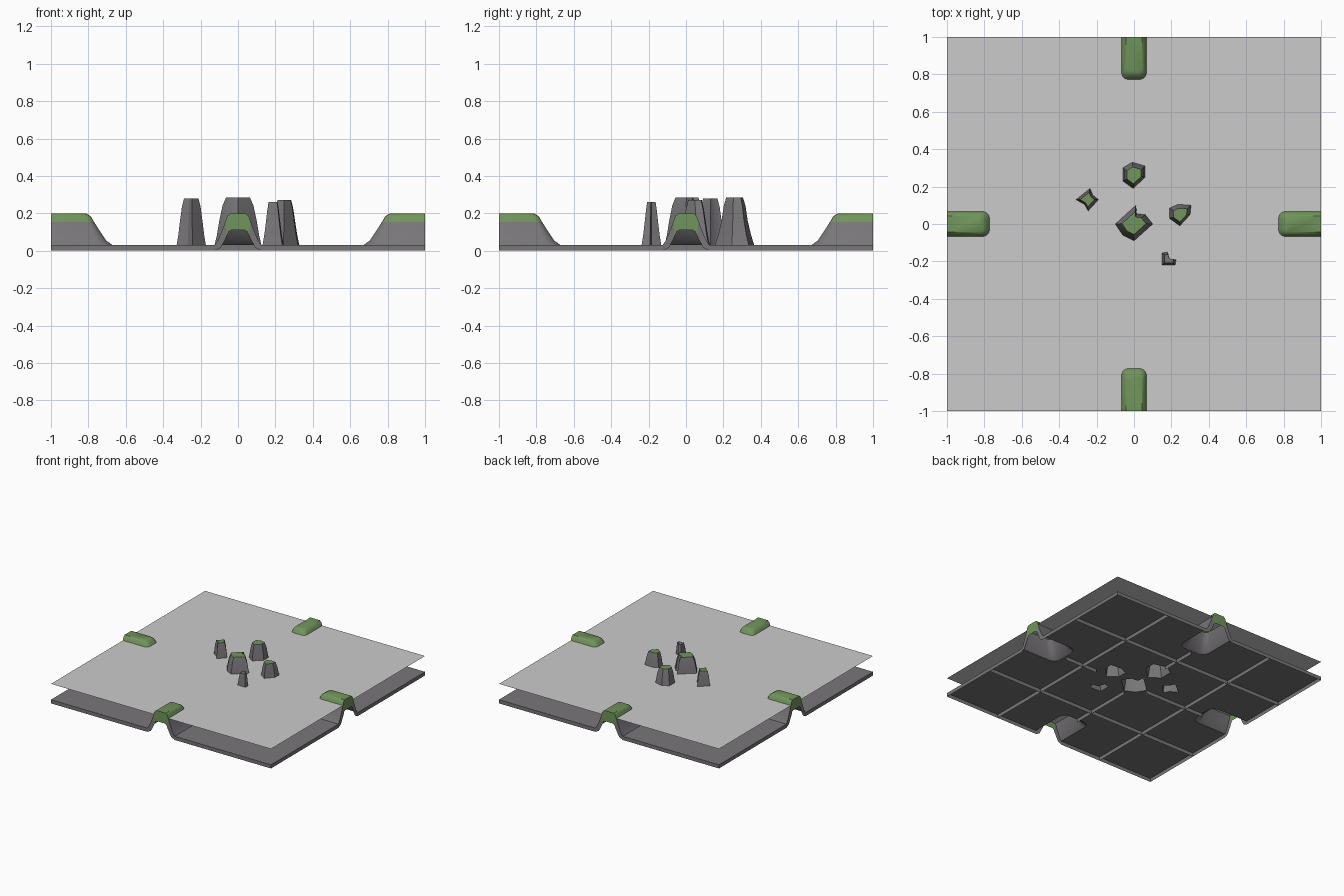
import bpy, bmesh, math
from mathutils import Matrix, Vector

if "Cube" in bpy.data.objects:
    bpy.data.objects.remove(bpy.data.objects["Cube"])

GROUND, WATER = 0.03, 0.16

def material(name, rgb):
    m = bpy.data.materials.new(name)
    m.diffuse_color = (*rgb, 1)
    m.use_nodes = True
    m.node_tree.nodes["Principled BSDF"].inputs["Base Color"].default_value = m.diffuse_color
    return m

stone = material("stone", (0.19, 0.18, 0.19))
grass = material("grass", (0.16, 0.30, 0.10))

def finish(bm, name, angle=None, mats=(stone, grass)):
    mesh = bpy.data.meshes.new(name)
    bm.normal_update()
    bm.to_mesh(mesh)
    bm.free()
    for m in mats:
        mesh.materials.append(m)
    ob = bpy.data.objects.new(name, mesh)
    bpy.context.collection.objects.link(ob)
    if angle:
        bpy.context.view_layer.objects.active = ob
        ob.select_set(True)
        bpy.ops.object.shade_smooth_by_angle(angle=math.radians(angle))
        ob.select_set(False)
    return ob

def loft(name, loops, closed, green_from, angle, cap_green=True):
    """Skin between equal-length loops and cap the last one."""
    bm = bmesh.new()
    rows = [[bm.verts.new(p) for p in loop] for loop in loops]
    n = len(rows[0])
    for a, b in zip(rows, rows[1:]):
        for i in range(n if closed else n - 1):
            j = (i + 1) % n
            f = bm.faces.new((a[i], a[j], b[j], b[i]))
            f.material_index = int(f.calc_center_median().z > green_from)
    cap = bm.faces.new(rows[-1])
    cap.material_index = int(cap_green)
    # outer faces point up
    cap.normal_update()
    if cap.normal.z < 0:
        bmesh.ops.reverse_faces(bm, faces=bm.faces[:])
    return finish(bm, name, angle)

# Edge ridges: (half width, length from tile edge, height), foot to crest
RIDGE = [(0.125, 0.33, GROUND), (0.108, 0.295, 0.055), (0.085, 0.258, 0.11),
         (0.068, 0.23, 0.155), (0.058, 0.212, 0.185), (0.043, 0.19, 0.198)]

def ridge_loop(w, length, z, k):
    """U-shaped contour with rounded corners, turned to side k."""
    r = w * 0.5
    half = [(w, 0), (w, length - r)]
    half += [(w - r + r * math.cos(a), length - r + r * math.sin(a))
             for a in (math.pi / 6, math.pi / 3, math.pi / 2)]
    pts = [(-x, y) for x, y in half] + half[::-1]
    rot = Matrix.Rotation(k * math.pi / 2, 3, 'Z')
    return [rot @ Vector((x, y - 1, z)) for x, y in pts]

outline = []
for k, side in enumerate(("front", "right", "back", "left")):
    loops = [ridge_loop(*lv, k) for lv in RIDGE]
    loft(side + "_ridge", loops, False, 0.14, 40)
    rot = Matrix.Rotation(k * math.pi / 2, 3, 'Z')
    outline += [rot @ Vector((-1, -1, GROUND))] + loops[0]
    # Skirt hanging from the tile edge, following the ridge arch
    bm = bmesh.new()
    right = [(w, z) for w, _, z in RIDGE]
    prof = [(-1, GROUND)] + [(-w, z) for w, z in right] + right[::-1] + [(1, GROUND)]
    top = [bm.verts.new(rot @ Vector((x, -1, z))) for x, z in prof]
    low = [bm.verts.new(rot @ Vector((x * (0.85 if GROUND < z else 1), -1, 0.66 * (z - GROUND))))
           for x, z in prof]
    for i in range(len(prof) - 1):
        f = bm.faces.new((low[i], low[i + 1], top[i + 1], top[i]))
        f.material_index = int((prof[i][1] + prof[i + 1][1]) / 2 > 0.14)
    finish(bm, side + "_skirt")

# Rocks: contour at water level, foot scale, top height, grassy top
ROCKS = {
    "centre_rock": ([(-.1, 0), (.01, .1), (.015, .055), (.06, .05), (.1, 0),
                     (0, -.09), (-.06, -.06)], 1.25, 0.285, True),
    "left_rock": ([(-.31, .13), (-.235, .19), (-.22, .155), (-.19, .13),
                   (-.245, .07), (-.265, .105)], 1.3, 0.28, True),
    "back_rock": ([(-.06, .3), (-.01, .33), (.06, .31), (.06, .25),
                   (-.005, .19), (-.06, .23)], 1.5, 0.285, True),
    "right_rock": ([(.19, .085), (.235, .105), (.305, .1), (.3, .05),
                    (.245, -.01), (.19, .03)], 1.4, 0.27, True),
    "front_rock": ([(.15, -.22), (.15, -.155), (.18, -.15), (.19, -.185),
                    (.225, -.19), (.22, -.22)], 1.5, 0.26, False),
}
holes = []
for name, (pts, foot, top, green) in ROCKS.items():
    cx = (min(p[0] for p in pts) + max(p[0] for p in pts)) / 2
    cy = (min(p[1] for p in pts) + max(p[1] for p in pts)) / 2
    levels = [(foot, GROUND), ((foot + 1) / 2, 0.085), (1, WATER),
              (0.83, top - 0.045), (0.64, top)]
    loops = [[Vector((cx + (x - cx) * s, cy + (y - cy) * s, z)) for x, y in pts]
             for s, z in levels]
    holes.append(loops[0])
    loft(name, loops, True, 1.0, 30, green)

# Ground sheet, open beneath the ridges and rocks
bm = bmesh.new()
edges = []
for loop in [outline] + holes:
    vs = [bm.verts.new(p) for p in loop]
    edges += [bm.edges.new((vs[i - 1], vs[i])) for i in range(len(vs))]
bmesh.ops.triangle_fill(bm, edges=edges, use_beauty=True, normal=(0, 0, 1))
bm.normal_update()
bmesh.ops.reverse_faces(bm, faces=[f for f in bm.faces if f.normal.z < 0])
finish(bm, "ground_sheet")

# Thin ribs under the ground dividing it into four by four panels
bm = bmesh.new()
def rib(a, b):
    v = [bm.verts.new((*p, z)) for z, ps in ((0, (a, b)), (GROUND, (b, a))) for p in ps]
    bm.faces.new(v)
for c in (-0.5, 0.5):
    rib((c, -1), (c, 1))
    rib((-1, c), (1, c))
for a, b in ((-.67, -.12), (.37, .67)):
    rib((0, a), (0, b))
    rib((a, 0), (b, 0))
finish(bm, "panel_ribs")

# Water surface
bm = bmesh.new()
bmesh.ops.create_grid(bm, x_segments=1, y_segments=1, size=1,
                      matrix=Matrix.Translation((0, 0, WATER)))
finish(bm, "water_surface", mats=())
